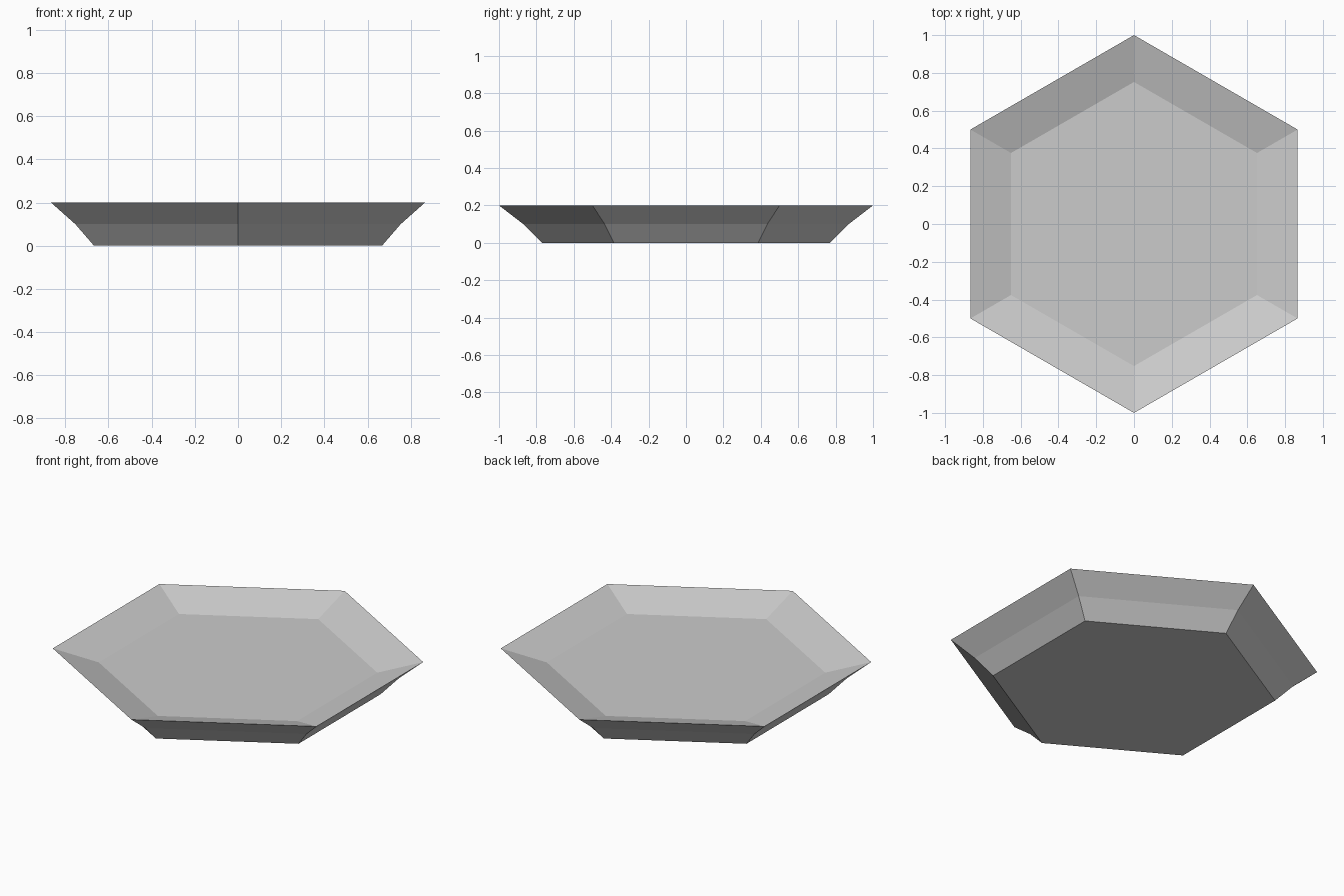
import bpy
import bmesh
from math import cos, sin, pi

cube = bpy.data.objects.get("Cube")
if cube:
    bpy.data.objects.remove(cube)

# Plain grey finish
grey = bpy.data.materials.new("light_grey")
colour = (0.6, 0.6, 0.6, 1.0)
grey.use_nodes = True
grey.diffuse_color = colour
grey.node_tree.nodes["Principled BSDF"].inputs["Base Color"].default_value = colour

SIDES = 6
# (corner radius, height) from the base, up the flared wall, over the rim, to the floor
PROFILE = [(0.77, 0.0), (0.87, 0.1), (1.0, 0.2), (0.752, 0.127)]


def ring(bm, radius, z):
    angles = [pi / 2 + 2 * pi * i / SIDES for i in range(SIDES)]
    return [bm.verts.new((radius * cos(a), radius * sin(a), z)) for a in angles]


# Hexagonal dish: stacked rings closed by the base and the recessed floor
bm = bmesh.new()
rings = [ring(bm, r, z) for r, z in PROFILE]
for low, high in zip(rings, rings[1:]):
    for i in range(SIDES):
        j = (i + 1) % SIDES
        bm.faces.new((low[i], low[j], high[j], high[i]))
bm.faces.new(rings[0][::-1])
bm.faces.new(rings[-1])
bmesh.ops.recalc_face_normals(bm, faces=bm.faces)

mesh = bpy.data.meshes.new("hexagonal_dish")
bm.to_mesh(mesh)
bm.free()
mesh.materials.append(grey)
dish = bpy.data.objects.new("hexagonal_dish", mesh)
bpy.context.collection.objects.link(dish)
